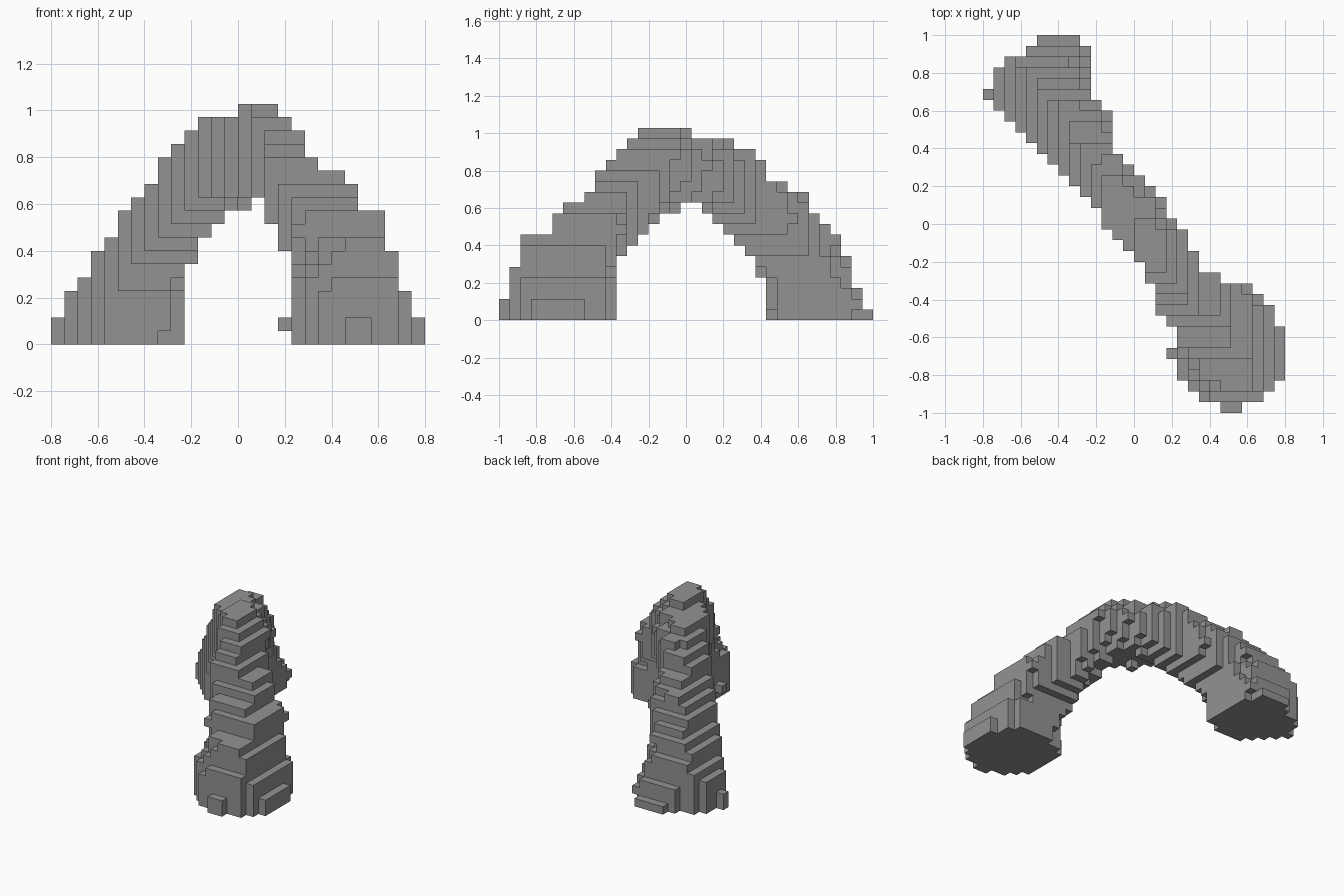
import bpy
import bmesh
from mathutils import Vector, noise

default_cube = bpy.data.objects.get("Cube")
if default_cube:
    bpy.data.objects.remove(default_cube, do_unlink=True)

# Block grid: counts along x, y, z and the lowest corner
COUNTS = (28, 35, 18)
SIZE = 2 / COUNTS[1]
CORNER = Vector((-COUNTS[0] / 2, -COUNTS[1] / 2, 0)) * SIZE

# Level direction across the arch
ACROSS = Vector((.82, .57, 0)).normalized()

# Centre line from back foot to front foot: x, y, z, radius, half width across
SPINE = [
    (-.51, .71, 0, .3, .33), (-.5, .69, .1, .29, .3), (-.46, .64, .3, .27, .22),
    (-.36, .52, .46, .24, .21), (-.26, .37, .62, .22, .195),
    (-.13, .21, .73, .21, .185), (.03, -.05, .82, .21, .185),
    (.13, -.19, .81, .21, .185), (.19, -.26, .75, .2, .19),
    (.29, -.38, .64, .21, .2), (.43, -.51, .46, .26, .23),
    (.5, -.63, .32, .3, .21), (.52, -.68, .1, .3, .32), (.51, -.69, 0, .31, .35),
]

# Weathered outlines that trim the swept rock: position, low limit, high limit
FRONT_OUTLINE = [
    (-.77, 0, .11), (-.6, 0, .4), (-.37, 0, .69), (-.26, 0, .86),
    (-.2, .34, .91), (-.14, .46, .97), (-.03, .57, .97), (.03, .57, 1.03),
    (.09, .63, 1.03), (.14, .51, 1.03), (.2, .06, .97), (.26, 0, .91),
    (.31, 0, .8), (.43, 0, .74), (.49, 0, .69), (.54, 0, .57),
    (.6, 0, .57), (.66, 0, .4), (.77, 0, .11),
]
SIDE_OUTLINE = [
    (-.97, 0, .11), (-.91, 0, .29), (-.86, 0, .46), (-.74, 0, .46),
    (-.69, 0, .57), (-.51, 0, .69), (-.46, 0, .8), (-.4, 0, .86),
    (-.34, .34, .91), (-.23, .46, 1.03), (-.11, .57, 1.03), (0, .63, 1.03),
    (.06, .63, .97), (.23, .46, .97), (.29, .4, .91), (.4, .23, .86),
    (.46, 0, .74), (.63, 0, .66), (.8, 0, .46), (.97, 0, .06),
]
PLAN_OUTLINE = [
    (-.97, .46, .57), (-.91, .34, .69), (-.86, .29, .74), (-.8, .23, .8),
    (-.66, .17, .8), (-.57, .23, .8), (-.46, .11, .74), (-.34, .11, .63),
    (-.29, .06, .46), (-.23, .06, .34), (-.11, -.06, .29), (0, -.17, .23),
    (.06, -.17, .23), (.11, -.23, .17), (.34, -.46, -.06), (.4, -.51, -.11),
    (.57, -.69, -.11), (.69, -.8, -.23), (.74, -.74, -.23), (.86, -.69, -.23),
    (.91, -.57, -.23), (.97, -.51, -.29),
]


def limits(outline, position):
    """Low and high limit of an outline at a position."""
    position = min(max(position, outline[0][0]), outline[-1][0])
    for start, end in zip(outline, outline[1:]):
        if position <= end[0]:
            break
    blend = (position - start[0]) / (end[0] - start[0])
    return [a + (b - a) * blend for a, b in zip(start[1:], end[1:])]


def limit_table(outline, axis):
    """Limits at the middle of every block along an axis."""
    return [limits(outline, CORNER[axis] + (i + .5) * SIZE)
            for i in range(COUNTS[axis])]


def sweep_balls(points, steps=8):
    """Overlapping flattened balls strung along the spine."""
    balls = []
    for start, end in zip(points, points[1:]):
        for step in range(steps + 1):
            mix = [a + (b - a) * step / steps for a, b in zip(start, end)]
            balls.append((Vector(mix[:3]), mix[3], mix[4]))
    return balls


def in_ball(point, ball, rough):
    """Whether a point lies in a ball with a roughened surface."""
    centre, radius, width = ball
    offset = point - centre
    across = offset.dot(ACROSS)
    along = offset.length_squared - across ** 2
    return along / radius ** 2 + (across / width) ** 2 < rough


def fill_blocks():
    """Grid cells that lie in the sweep and inside all outlines."""
    front = limit_table(FRONT_OUTLINE, 0)
    side = limit_table(SIDE_OUTLINE, 1)
    plan = limit_table(PLAN_OUTLINE, 1)
    balls = sweep_balls(SPINE)
    filled = set()
    for i in range(COUNTS[0]):
        for j in range(COUNTS[1]):
            for k in range(COUNTS[2]):
                p = CORNER + Vector((i + .5, j + .5, k + .5)) * SIZE
                if not plan[j][0] < p.x < plan[j][1]:
                    continue
                if not front[i][0] < p.z < front[i][1]:
                    continue
                if not side[j][0] < p.z < side[j][1]:
                    continue
                rough = 1.04 + .25 * noise.noise(p * 13)
                if any(in_ball(p, ball, rough) for ball in balls):
                    filled.add((i, j, k))
    return filled


def skin_blocks(name, filled, material):
    """One mesh made of the exposed block faces only."""
    bm = bmesh.new()
    corners = {}

    def corner(key):
        if key not in corners:
            corners[key] = bm.verts.new(CORNER + Vector(key) * SIZE)
        return corners[key]

    for cell in sorted(filled):
        for axis in range(3):
            for side in (0, 1):
                neighbour = list(cell)
                neighbour[axis] += 1 if side else -1
                if tuple(neighbour) in filled:
                    continue
                loop = []
                for u, v in ((0, 0), (1, 0), (1, 1), (0, 1)):
                    key = list(cell)
                    key[axis] += side
                    key[(axis + 1) % 3] += u
                    key[(axis + 2) % 3] += v
                    loop.append(corner(tuple(key)))
                bm.faces.new(loop if side else loop[::-1])
    mesh = bpy.data.meshes.new(name)
    bm.to_mesh(mesh)
    bm.free()
    mesh.materials.append(material)
    obj = bpy.data.objects.new(name, mesh)
    bpy.context.scene.collection.objects.link(obj)


# Plain grey stone
stone = bpy.data.materials.new("grey_stone")
stone.use_nodes = True
colour = (.29, .29, .29, 1)
stone.diffuse_color = colour
for node in stone.node_tree.nodes:
    if node.type == 'BSDF_PRINCIPLED':
        node.inputs["Base Color"].default_value = colour

# Blocky rock arch
skin_blocks("rock_arch", fill_blocks(), stone)
